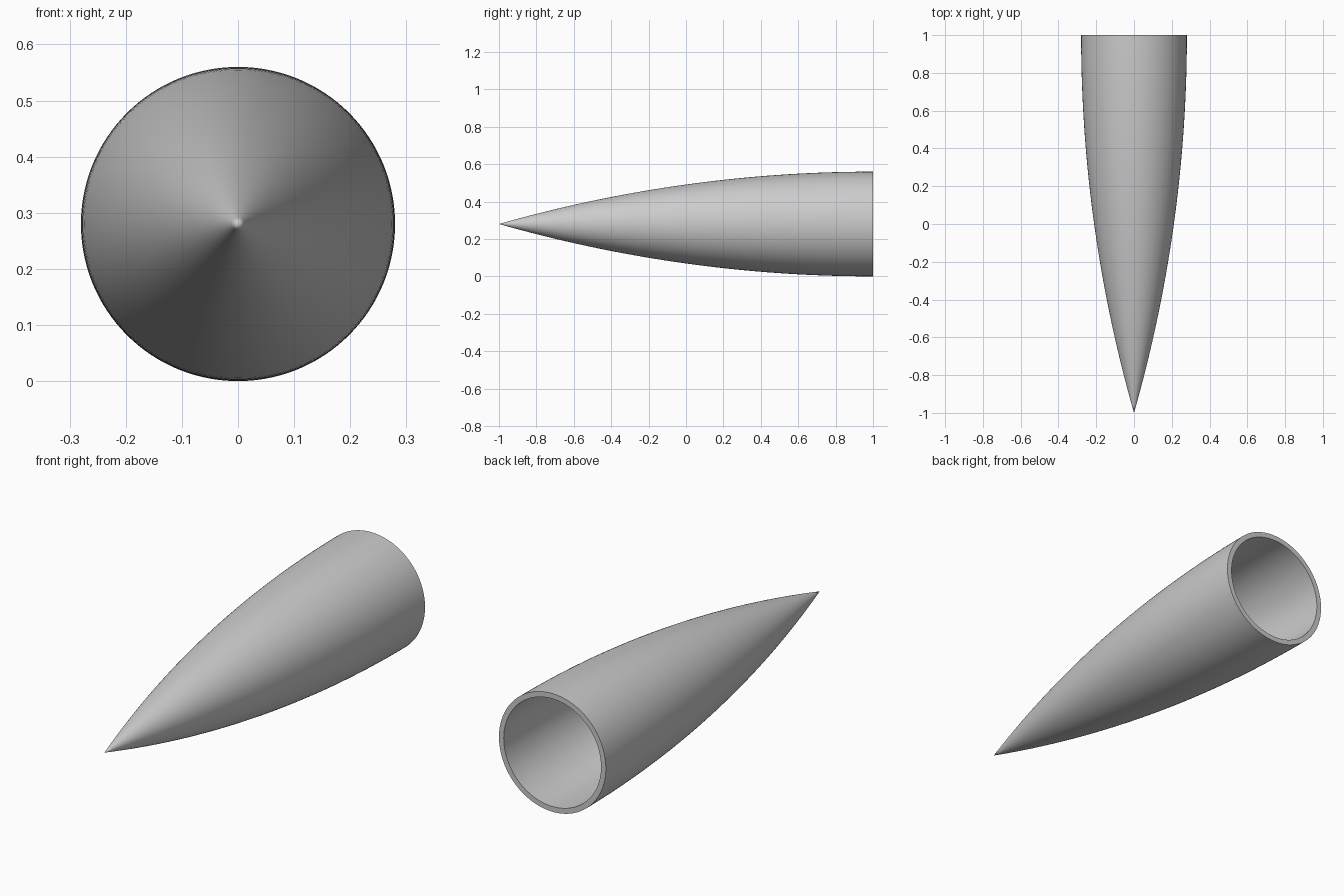
import bpy, bmesh, math

if "Cube" in bpy.data.objects:
    bpy.data.objects.remove(bpy.data.objects["Cube"])

LENGTH, RADIUS, WALL, SEGS, STEPS = 2.0, 0.28, 0.025, 128, 48
RHO = (RADIUS**2 + LENGTH**2) / (2 * RADIUS)  # tangent ogive arc radius


def ogive(offset):
    """Profile points (radius, y) from tip to open base, inset by offset."""
    rho = RHO - offset
    centre = RHO - RADIUS
    depth = math.sqrt(rho**2 - centre**2)
    pts = []
    for i in range(STEPS + 1):
        d = depth * (1 - i / STEPS)
        pts.append((max(0.0, math.sqrt(rho**2 - d * d) - centre), 1.0 - d))
    pts[0] = (0.0, pts[0][1])
    return pts


# Hollow pointed shell: outer curve, flat rim, inner curve, spun about the y axis
profile = ogive(0) + ogive(WALL)[::-1]
bm = bmesh.new()
verts = [bm.verts.new((r, y, RADIUS)) for r, y in profile]
edges = [bm.edges.new(pair) for pair in zip(verts, verts[1:])]
bmesh.ops.spin(bm, geom=verts + edges, cent=(0, 0, RADIUS), axis=(0, 1, 0),
               angle=2 * math.pi, steps=SEGS, use_duplicate=False)
bmesh.ops.remove_doubles(bm, verts=bm.verts, dist=1e-5)
bmesh.ops.recalc_face_normals(bm, faces=bm.faces)

mesh = bpy.data.meshes.new("nose_cone")
bm.to_mesh(mesh)
bm.free()
cone = bpy.data.objects.new("nose_cone", mesh)
bpy.context.collection.objects.link(cone)

# Smooth sides with a crisp rim
bpy.context.view_layer.objects.active = cone
cone.select_set(True)
bpy.ops.object.shade_smooth_by_angle(angle=math.radians(35))
